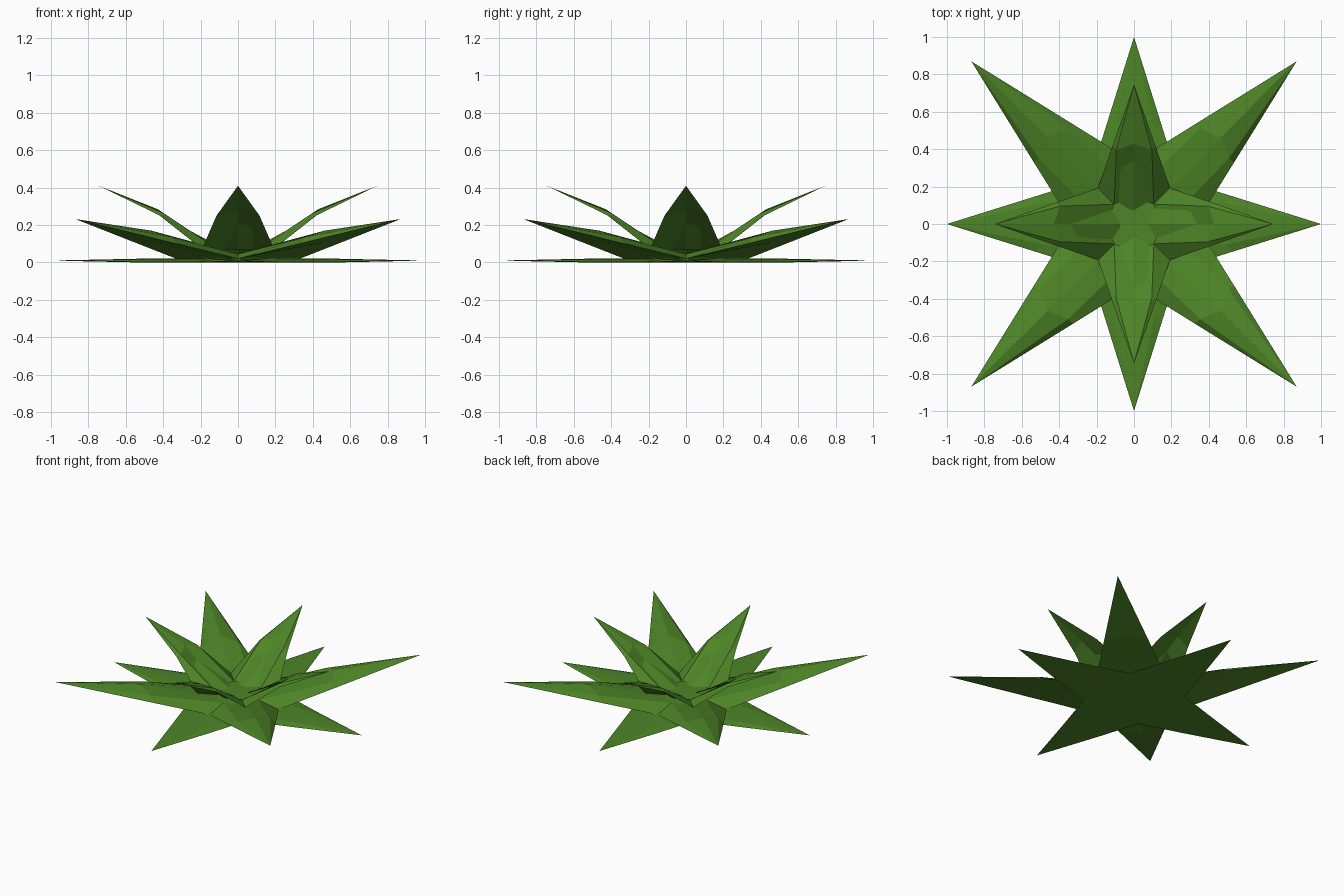
import bpy, bmesh
from math import sin, cos, pi

if "Cube" in bpy.data.objects:
    bpy.data.objects.remove(bpy.data.objects["Cube"])

green = bpy.data.materials.new("leaf_green")
green.diffuse_color = (0.075, 0.235, 0.02, 1)
green.use_nodes = True
green.node_tree.nodes["Principled BSDF"].inputs["Base Color"].default_value = green.diffuse_color


def leaf_tier(name, turn, tip, notch, edge, under, base_z, crown, shoulder, hub):
    """Four pointed leaves in one closed star.
    tip, notch, under, crown, hub: (radius, z); edge, shoulder: (radius, half width, z)."""
    bm = bmesh.new()

    def vert(angle, r, z, w=0):
        return bm.verts.new((r * cos(angle) - w * sin(angle), r * sin(angle) + w * cos(angle), z))

    bottom = bm.verts.new((0, 0, base_z))
    angles = [turn + i * pi / 2 for i in range(4)]
    notches = [vert(a + pi / 4, *notch) for a in angles]
    hub_mid = [vert(a, *hub) for a in angles]
    hub_gap = [vert(a + pi / 4, *hub) for a in angles]

    for i, a in enumerate(angles):
        t, u, c = vert(a, *tip), vert(a, *under), vert(a, *crown)
        for side in (1, -1):
            j = i if side == 1 else i - 1
            e = vert(a, edge[0], edge[2], side * edge[1])
            s = vert(a, shoulder[0], shoulder[2], side * shoulder[1])
            faces = [(bottom, notches[j], e, u), (u, e, t),          # underside
                     (c, t, s), (hub_mid[i], c, s, hub_gap[j]),      # upper side
                     (s, t, e), (hub_gap[j], s, e, notches[j])]      # bevelled rim
            for f in faces:
                bm.faces.new(f if side == 1 else f[::-1])
    # flat middle of the tier
    bm.faces.new([v for pair in zip(hub_mid, hub_gap) for v in pair])

    bmesh.ops.recalc_face_normals(bm, faces=bm.faces)
    mesh = bpy.data.meshes.new(name)
    bm.to_mesh(mesh)
    bm.free()
    mesh.materials.append(green)
    obj = bpy.data.objects.new(name, mesh)
    bpy.context.collection.objects.link(obj)


# lowest leaves lie flat on the ground along the axes
leaf_tier("ground_leaves", 0, tip=(1.0, 0.01), notch=(0.337, 0.003),
          edge=(0.53, 0.147, 0.003), under=(0.53, 0.0), base_z=0.0,
          crown=(0.53, 0.02), shoulder=(0.49, 0.11, 0.017), hub=(0.18, 0.02))

# long diagonal leaves, gently raised
leaf_tier("middle_leaves", pi / 4, tip=(1.23, 0.232), notch=(0.33, 0.02),
          edge=(0.61, 0.146, 0.1), under=(0.65, 0.108), base_z=0.01,
          crown=(0.655, 0.17), shoulder=(0.61, 0.11, 0.135), hub=(0.17, 0.045))

# short steep leaves along the axes
leaf_tier("top_leaves", 0, tip=(0.745, 0.41), notch=(0.272, 0.072),
          edge=(0.417, 0.115, 0.25), under=(0.45, 0.275), base_z=0.03,
          crown=(0.43, 0.285), shoulder=(0.395, 0.095, 0.262), hub=(0.15, 0.07))
